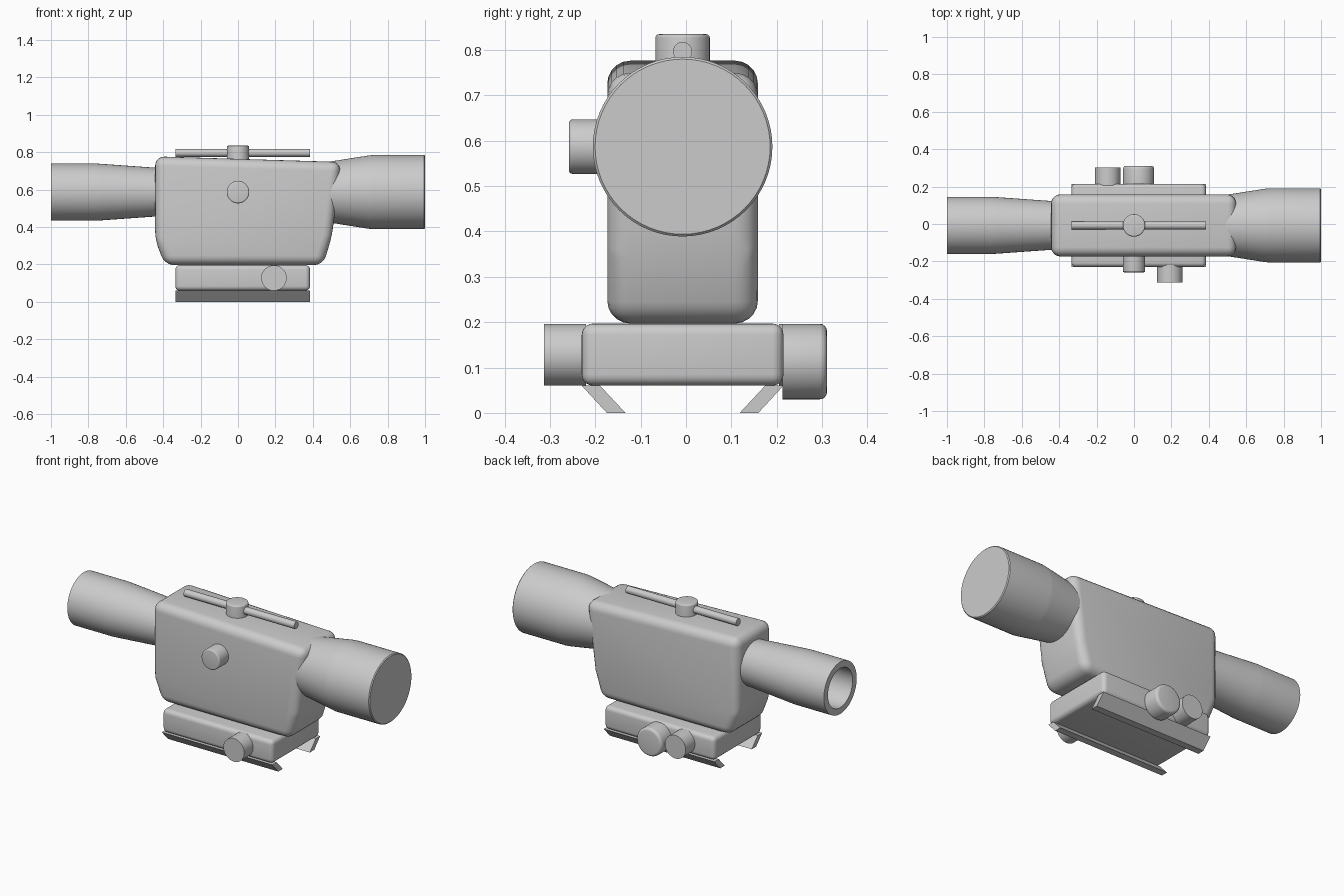
import bpy, bmesh, math
from mathutils import Vector, Matrix

cube = bpy.data.objects.get("Cube")
if cube:
    bpy.data.objects.remove(cube, do_unlink=True)

grey = bpy.data.materials.new("plain grey")
grey.use_nodes = True
COLOUR = (0.6, 0.6, 0.6, 1)
grey.diffuse_color = COLOUR
grey.node_tree.nodes["Principled BSDF"].inputs["Base Color"].default_value = COLOUR

MID_Y = -0.0075          # centre plane of the sight
AXIS_Z = 0.587           # height of the optical axis
RAIL = (-0.335, 0.385)   # x range of mount and top rod


def finish(name, bm):
    """Turn a bmesh into a smooth-shaded object with crisp edges."""
    bmesh.ops.recalc_face_normals(bm, faces=bm.faces)
    mesh = bpy.data.meshes.new(name)
    bm.to_mesh(mesh)
    bm.free()
    mesh.materials.append(grey)
    obj = bpy.data.objects.new(name, mesh)
    bpy.context.collection.objects.link(obj)
    bpy.ops.object.select_all(action='DESELECT')
    obj.select_set(True)
    bpy.context.view_layer.objects.active = obj
    bpy.ops.object.shade_smooth_by_angle(angle=math.radians(32))
    return obj


def lathe(name, profile, origin, axis, steps=64):
    """Spin (radius, distance) points around an axis starting at origin."""
    bm = bmesh.new()
    verts = [bm.verts.new((r, 0, h)) for r, h in profile]
    edges = [bm.edges.new(pair) for pair in zip(verts, verts[1:])]
    bmesh.ops.spin(bm, geom=verts + edges, cent=(0, 0, 0), axis=(0, 0, 1),
                   angle=math.tau, steps=steps)
    bmesh.ops.remove_doubles(bm, verts=bm.verts, dist=0.0001)
    turn = Vector((0, 0, 1)).rotation_difference(Vector(axis)).to_matrix().to_4x4()
    bm.transform(Matrix.Translation(origin) @ turn)
    return finish(name, bm)


def knob(name, origin, axis, radius, length, round_edge=0.0):
    """Capped cylinder, optionally with a rounded outer rim."""
    profile = [(0, 0), (radius, 0)]
    if round_edge:
        for i in range(5):
            a = i * math.pi / 8
            profile.append((radius - round_edge * (1 - math.cos(a)),
                            length - round_edge * (1 - math.sin(a))))
    else:
        profile.append((radius, length))
    profile.append((0, length))
    return lathe(name, profile, origin, axis)


def prism(name, points, along, start, end, bevel=0.0):
    """Extrude a profile along x (points are y, z) or y (points are x, z)."""
    bm = bmesh.new()
    place = (lambda p: (start, *p)) if along == 'x' else (lambda p: (p[0], start, p[1]))
    face = bm.faces.new([bm.verts.new(place(p)) for p in points])
    move = (end - start, 0, 0) if along == 'x' else (0, end - start, 0)
    grown = bmesh.ops.extrude_face_region(bm, geom=[face], use_keep_orig=True)
    bmesh.ops.translate(bm, vec=move,
                        verts=[g for g in grown["geom"] if isinstance(g, bmesh.types.BMVert)])
    bmesh.ops.recalc_face_normals(bm, faces=bm.faces)
    if bevel:
        bmesh.ops.bevel(bm, geom=bm.edges[:], offset=bevel, segments=5,
                        profile=0.5, affect='EDGES', clamp_overlap=True)
    return finish(name, bm)


# Main housing, sloping top and tapered foot
prism("housing",
      [(-0.443, 0.778), (-0.443, 0.33), (-0.39, 0.197), (0.455, 0.197),
       (0.502, 0.35), (0.552, 0.748)],
      'y', MID_Y - 0.166, MID_Y + 0.166, 0.05)

# Large objective tube, closed at the end
lathe("objective_tube",
      [(0, 0), (0.152, 0), (0.16, 0.07), (0.196, 0.3), (0.198, 0.32),
       (0.198, 0.595), (0.193, 0.6), (0, 0.6)],
      (0.4, MID_Y, AXIS_Z), (1, 0, 0))

# Eyepiece tube with a hollow end
lathe("eyepiece_tube",
      [(0, 0), (0.128, 0), (0.131, 0.05), (0.151, 0.33), (0.153, 0.36),
       (0.153, 0.6), (0.115, 0.6), (0.115, 0.46), (0, 0.46)],
      (-0.4, MID_Y, AXIS_Z), (-1, 0, 0))

# Mount block
half = 0.2225
prism("mount_block",
      [(MID_Y - half, 0.06), (MID_Y + half, 0.06),
       (MID_Y + half, 0.197), (MID_Y - half, 0.197)],
      'x', *RAIL, 0.025)

# Slanted clamp rails under the block
for side, name in ((-1, "front_clamp_rail"), (1, "back_clamp_rail")):
    prism(name,
          [(MID_Y + side * y, z) for y, z in
           ((half, 0.06), (0.182, 0.06), (0.126, 0), (0.167, 0))],
          'x', *RAIL)

# Top rod and the adjustment turrets
knob("top_rod", (RAIL[0], MID_Y, 0.797), (1, 0, 0), 0.021, RAIL[1] - RAIL[0])
knob("top_turret", (0, MID_Y, 0.72), (0, 0, 1), 0.06, 0.115, 0.008)
knob("side_turret", (0, -0.15, AXIS_Z), (0, -1, 0), 0.06, 0.108, 0.008)

# Mount screws
knob("front_mount_screw", (0.192, -0.22, 0.128), (0, -1, 0), 0.068, 0.093)
knob("back_mount_screw", (-0.141, 0.205, 0.128), (0, 1, 0), 0.068, 0.096)
knob("back_mount_dial", (0.025, 0.213, 0.113), (0, 1, 0), 0.083, 0.098, 0.016)
